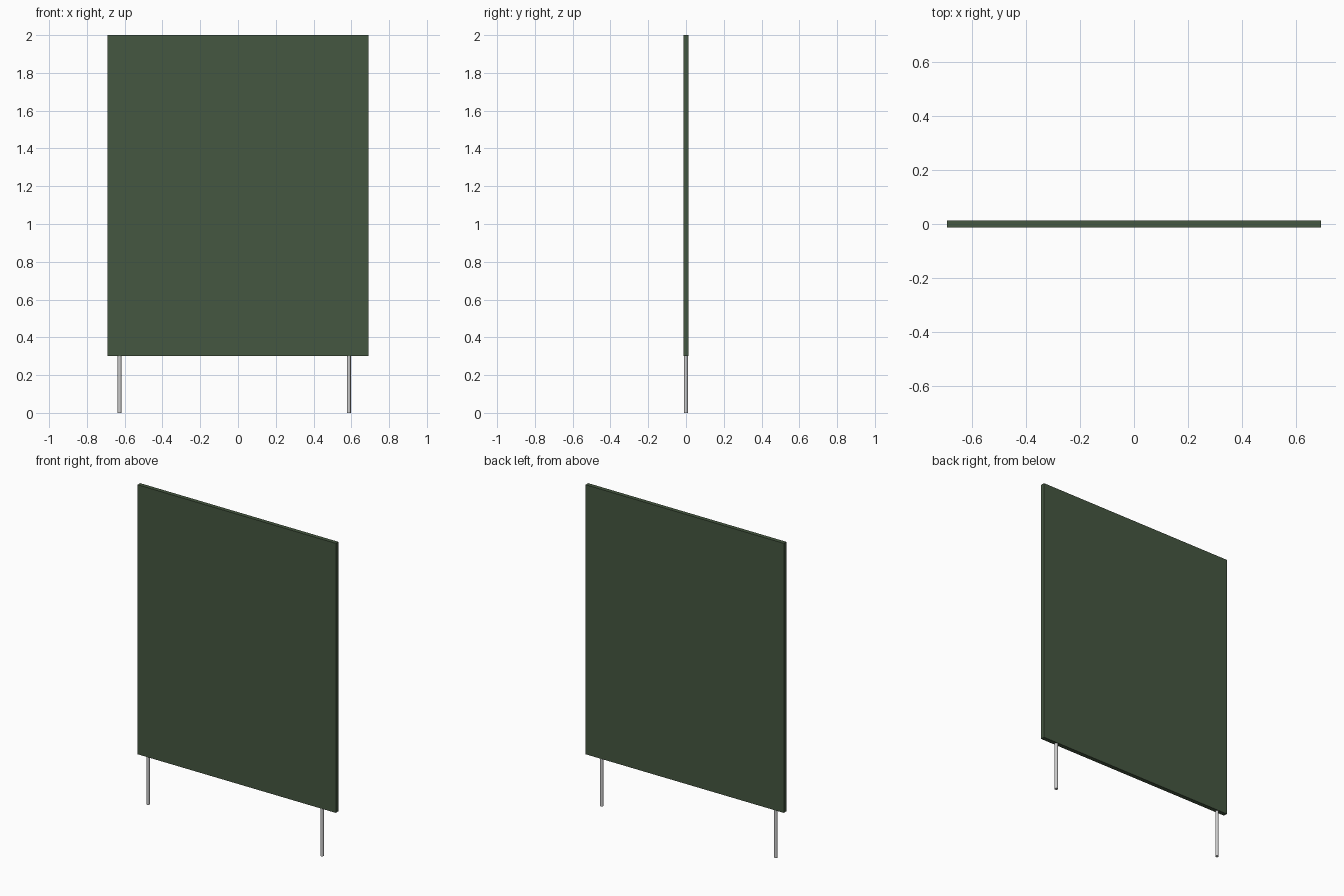
import bpy

if "Cube" in bpy.data.objects:
    bpy.data.objects.remove(bpy.data.objects["Cube"])

# Board colour
green = bpy.data.materials.new("dark_green")
green.diffuse_color = (0.06, 0.095, 0.052, 1)
green.use_nodes = True
green.node_tree.nodes["Principled BSDF"].inputs["Base Color"].default_value = green.diffuse_color

# Flat board
bpy.ops.mesh.primitive_cube_add(size=1, location=(0, 0, 1.151))
board = bpy.context.object
board.name = "board"
board.scale = (1.382, 0.026, 1.698)
bpy.ops.object.transform_apply(location=False, rotation=False, scale=True)
board.data.materials.append(green)


# Round metal legs, set slightly off centre
def leg(name, x):
    bpy.ops.mesh.primitive_cylinder_add(vertices=32, radius=0.01, depth=0.302,
                                        location=(x, 0, 0.151))
    bpy.context.object.name = name
    bpy.ops.object.shade_smooth_by_angle()


leg("left_leg", -0.627)
leg("right_leg", 0.587)
